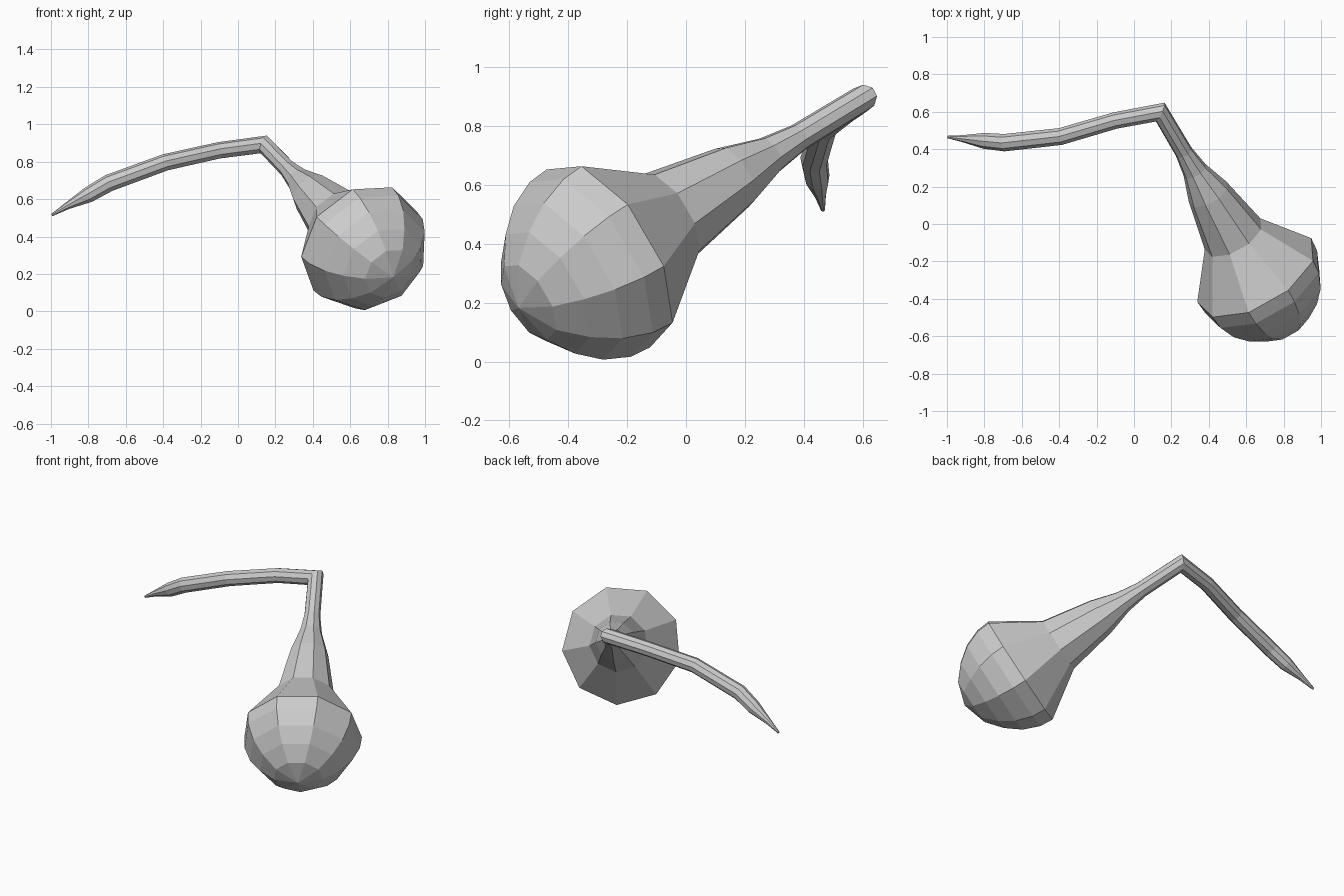
import bpy, bmesh, math
from mathutils import Vector

if "Cube" in bpy.data.objects:
    bpy.data.objects.remove(bpy.data.objects["Cube"])

SIDES = 9
POLE = Vector((0.83, -0.569, 0.182))          # centre of the rounded end
AXIS = Vector((-0.451, 0.763, 0.464)).normalized()
UP = Vector((0, -0.522, 0.853))
UP = (UP - AXIS * UP.dot(AXIS)).normalized()
SIDE = AXIS.cross(UP)


def sweep(name, path):
    """Loft mitred rings along (centre, radius) pairs."""
    pts = [p for p, r in path]
    dirs = [(b - a).normalized() for a, b in zip(pts, pts[1:])]
    angles = [math.radians(32.5 + 360 / SIDES * k) for k in range(SIDES)]
    offs = [UP * math.cos(a) + SIDE * math.sin(a) for a in angles]
    bm = bmesh.new()
    rings = []
    for i, (p, r) in enumerate(path):
        d0 = dirs[max(i - 1, 0)]
        d1 = dirs[min(i, len(dirs) - 1)]
        b = (d0 + d1).normalized()
        rings.append([bm.verts.new(p + r * (o - d0 * (o.dot(b) / d0.dot(b))))
                      for o in offs])
        turn = d0.rotation_difference(d1)
        offs = [turn @ o for o in offs]
    for lo, hi in zip(rings, rings[1:]):
        for k in range(SIDES):
            n = (k + 1) % SIDES
            bm.faces.new((lo[k], lo[n], hi[n], hi[k]))
    bm.faces.new(rings[-1])
    bmesh.ops.remove_doubles(bm, verts=bm.verts[:], dist=1e-5)
    bmesh.ops.recalc_face_normals(bm, faces=bm.faces[:])
    mesh = bpy.data.meshes.new(name)
    bm.to_mesh(mesh)
    bm.free()
    obj = bpy.data.objects.new(name, mesh)
    bpy.context.collection.objects.link(obj)
    return obj


# Bulb and tapering neck: (distance along axis, radius)
profile = [(0, 0), (0.045, 0.147), (0.12, 0.238), (0.207, 0.307),
           (0.307, 0.348), (0.389, 0.355), (0.66, 0.173), (0.96, 0.116),
           (1.12, 0.067), (1.25, 0.048), (1.53, 0.046)]
path = [(POLE + AXIS * t, r) for t, r in profile]

# Bent stem beyond the corner: x, y, z, radius
stem = [(-0.10, 0.553, 0.86, 0.045), (-0.39, 0.468, 0.795, 0.046),
        (-0.69, 0.435, 0.685, 0.047), (-0.80, 0.445, 0.622, 0.043),
        (-0.91, 0.456, 0.565, 0.02), (-0.995, 0.465, 0.515, 0.007)]
path += [(Vector(s[:3]), s[3]) for s in stem]

sweep("gourd_with_bent_stem", path)
